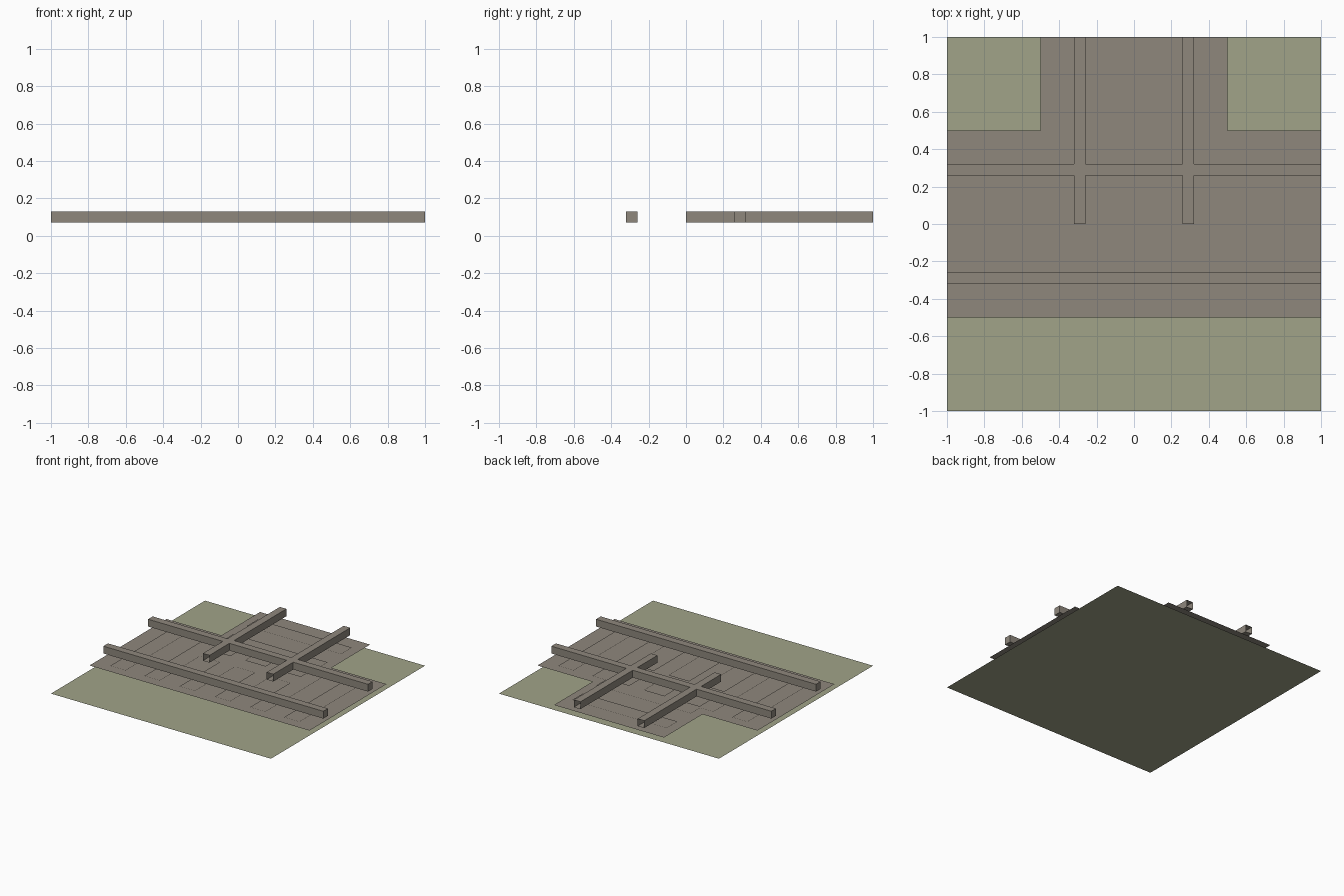
import bpy
import bmesh

cube = bpy.data.objects.get("Cube")
if cube:
    bpy.data.objects.remove(cube, do_unlink=True)


def material(name, colour):
    mat = bpy.data.materials.new(name)
    mat.use_nodes = True
    mat.diffuse_color = colour
    mat.node_tree.nodes["Principled BSDF"].inputs["Base Color"].default_value = colour
    return mat


grass = material("dull green", (0.355, 0.37, 0.25, 1))
stone = material("warm grey", (0.272, 0.243, 0.204, 1))


def finish(name, bm, mat):
    mesh = bpy.data.meshes.new(name)
    bm.to_mesh(mesh)
    bm.free()
    mesh.materials.append(mat)
    obj = bpy.data.objects.new(name, mesh)
    bpy.context.collection.objects.link(obj)
    return obj


def flat_union(name, rects, z, mat):
    """Flat sheet covering the union of (x0, x1, y0, y1) rectangles."""
    xs = sorted({v for r in rects for v in r[:2]})
    ys = sorted({v for r in rects for v in r[2:]})
    bm = bmesh.new()
    for x0, x1 in zip(xs, xs[1:]):
        for y0, y1 in zip(ys, ys[1:]):
            cx, cy = (x0 + x1) / 2, (y0 + y1) / 2
            if any(a < cx < b and c < cy < d for a, b, c, d in rects):
                corners = ((x0, y0), (x1, y0), (x1, y1), (x0, y1))
                bm.faces.new([bm.verts.new((x, y, z)) for x, y in corners])
    bmesh.ops.remove_doubles(bm, verts=bm.verts, dist=0.0001)
    bmesh.ops.dissolve_limit(bm, angle_limit=0.01, verts=bm.verts, edges=bm.edges)
    return finish(name, bm, mat)


def rail(name, x0, x1, y0, y1, open_ends=False):
    """Square bar; open ends leave out the faces along y."""
    bm = bmesh.new()
    bmesh.ops.create_cube(bm, size=1)
    for v in bm.verts:
        v.co.x = x1 if v.co.x > 0 else x0
        v.co.y = y1 if v.co.y > 0 else y0
        v.co.z = 0.13 if v.co.z > 0 else 0.07
    if open_ends:
        bm.normal_update()
        ends = [f for f in bm.faces if abs(f.normal.y) > 0.9]
        bmesh.ops.delete(bm, geom=ends, context="FACES_ONLY")
    return finish(name, bm, mat=stone)


# Ground and the T-shaped track bed
flat_union("ground", [(-1, 1, -1, 1)], 0, grass)
flat_union("track_bed", [(-1, 1, -0.5, 0.5), (-0.5, 0.5, -0.5, 1)], 0.04, stone)

# Sleepers of both tracks, merged where they cross
main = [(x - 0.07, x + 0.07, -0.43, 0.43)
        for x in (s * c for c in (0.16, 0.48, 0.79) for s in (-1, 1))]
branch = [(-0.43, 0.43, y - 0.07, y + 0.07) for y in (0.16, 0.48, 0.795)]
flat_union("sleepers", main + branch, 0.048, stone)

# Rails: two straight through, two branching to the back
rail("front_rail", -1, 1, -0.32, -0.26)
rail("back_rail", -1, 1, 0.26, 0.32)
rail("right_branch_rail", -0.32, -0.26, 0, 1, open_ends=True)
rail("left_branch_rail", 0.26, 0.32, 0, 1, open_ends=True)
